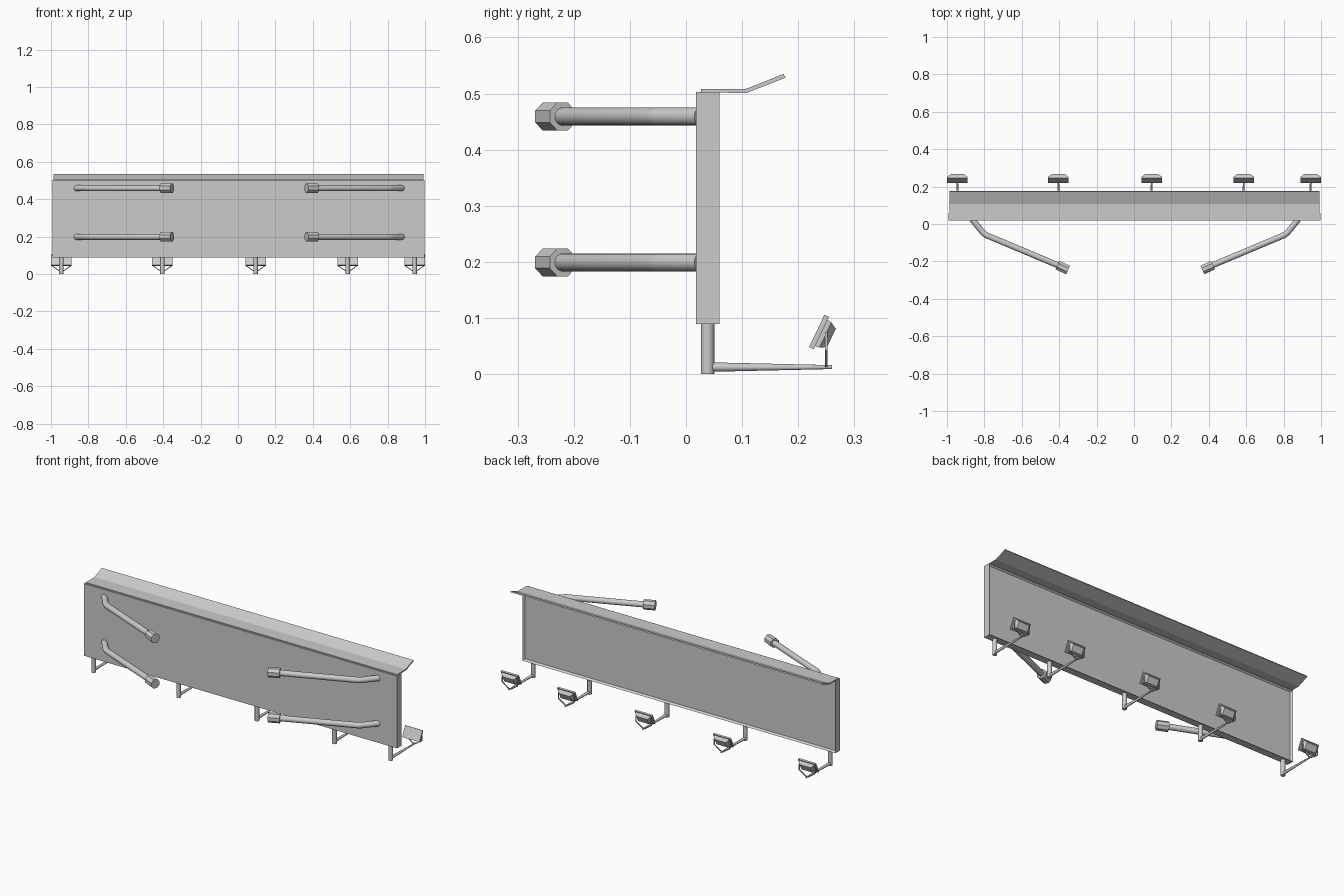
import bpy, bmesh, math
from mathutils import Vector

if "Cube" in bpy.data.objects:
    bpy.data.objects.remove(bpy.data.objects["Cube"])


def finish(name, bm, smooth=None):
    bmesh.ops.recalc_face_normals(bm, faces=bm.faces)
    me = bpy.data.meshes.new(name)
    bm.to_mesh(me)
    bm.free()
    ob = bpy.data.objects.new(name, me)
    bpy.context.collection.objects.link(ob)
    if smooth:
        bpy.ops.object.select_all(action='DESELECT')
        ob.select_set(True)
        bpy.context.view_layer.objects.active = ob
        bpy.ops.object.shade_smooth_by_angle(angle=math.radians(smooth))
    return ob


def loft(name, rings, smooth=None):
    """Closed solid skinned through equal-sized rings of points."""
    bm = bmesh.new()
    vs = [[bm.verts.new(p) for p in r] for r in rings]
    n = len(vs[0])
    for a, b in zip(vs, vs[1:]):
        for i in range(n):
            j = (i + 1) % n
            bm.faces.new((a[i], a[j], b[j], b[i]))
    bm.faces.new(vs[0])
    bm.faces.new(vs[-1])
    return finish(name, bm, smooth)


def tube(name, path, radii, normal, sides, smooth=None, phase=0.0):
    """Mitred tube along a planar path; normal is the plane's normal."""
    pts = [Vector(p) for p in path]
    up = Vector(normal)
    rings = []
    for i, p in enumerate(pts):
        d0 = (p - pts[max(i - 1, 0)]).normalized()
        d1 = (pts[min(i + 1, len(pts) - 1)] - p).normalized()
        t = (d0 + d1).normalized()
        side = t.cross(up) / max(t.dot(d1 if d1.length else d0), 0.3)
        rings.append([p + radii[i] * (math.cos(a) * side + math.sin(a) * up)
                      for a in (2 * math.pi * k / sides + phase for k in range(sides))])
    return loft(name, rings, smooth)


# Sign panel: flat front, recessed back inside a thin rim
CX = 0.003
bm = bmesh.new()
bmesh.ops.create_cube(bm, size=1)
for v in bm.verts:
    v.co = (CX + v.co.x * 1.989, 0.039 + v.co.y * 0.042, 0.296 + v.co.z * 0.414)
bm.normal_update()
back = [f for f in bm.faces if f.normal.y > 0.9]
bmesh.ops.inset_region(bm, faces=back, thickness=0.012)
for v in back[0].verts:
    v.co.y -= 0.012
finish("sign_panel", bm)

# Bent rain hood along the top edge
hood = [(0.027, 0.502), (0.108, 0.501), (0.177, 0.528),
        (0.174, 0.535), (0.106, 0.508), (0.027, 0.508)]
loft("top_hood", [[(x, y, z) for y, z in hood] for x in (-0.987, 0.992)])

# Wall-side pipes with octagonal end caps
for s, side in ((-1, "left"), (1, "right")):
    for z, level in ((0.459, "upper"), (0.199, "lower")):
        def at(x, y):
            return (0.0065 + s * x, y, z)
        tube(f"{side}_{level}_pipe",
             [at(0.872, 0.025), at(0.815, -0.045), at(0.798, -0.059), at(0.40, -0.226)],
             [0.016] * 4, (0, 0, 1), 16, 40)
        tube(f"{side}_{level}_pipe_cap", [at(0.416, -0.220), at(0.359, -0.246)],
             [0.027] * 2, (0, 0, 1), 8, 30, math.pi / 8)

# Floodlights hung under the panel
V = Vector((0, 0.43, 0.903))     # up the lamp face
W = Vector((0, 0.903, -0.43))    # from the face backwards
for n, x in enumerate((-0.944, -0.404, 0.094, 0.586, 0.944), 1):
    tube(f"lamp_post_{n}", [(x, 0.0385, 0.0), (x, 0.0385, 0.092)],
         [0.012] * 2, (1, 0, 0), 12, 40)
    tube(f"lamp_arm_{n}", [(x, 0.04, 0.0125), (x, 0.26, 0.0125)],
         [0.0085, 0.0035], (1, 0, 0), 10, 40)
    # V-shaped yoke carrying the lamp
    tube(f"lamp_yoke_{n}", [(x + a, 0.25, z) for a, z in
                            ((-0.049, 0.075), (-0.049, 0.043), (-0.008, 0.015),
                             (0.008, 0.015), (0.049, 0.043), (0.049, 0.075))],
         [0.0035] * 6, (0, 1, 0), 4, None, math.pi / 4)
    # Lamp head: front rim and tapered housing
    c = Vector((x, 0.233, 0.077))

    def ring(hu, hv, w):
        return [c + Vector((a * hu, 0, 0)) + V * (b * hv) + W * w
                for a, b in ((-1, -1), (1, -1), (1, 1), (-1, 1))]
    loft(f"lamp_rim_{n}", [ring(0.055, 0.032, 0), ring(0.055, 0.032, 0.009)])
    loft(f"lamp_housing_{n}", [ring(0.047, 0.026, 0.008), ring(0.047, 0.025, 0.017),
                               ring(0.034, 0.018, 0.029)])
